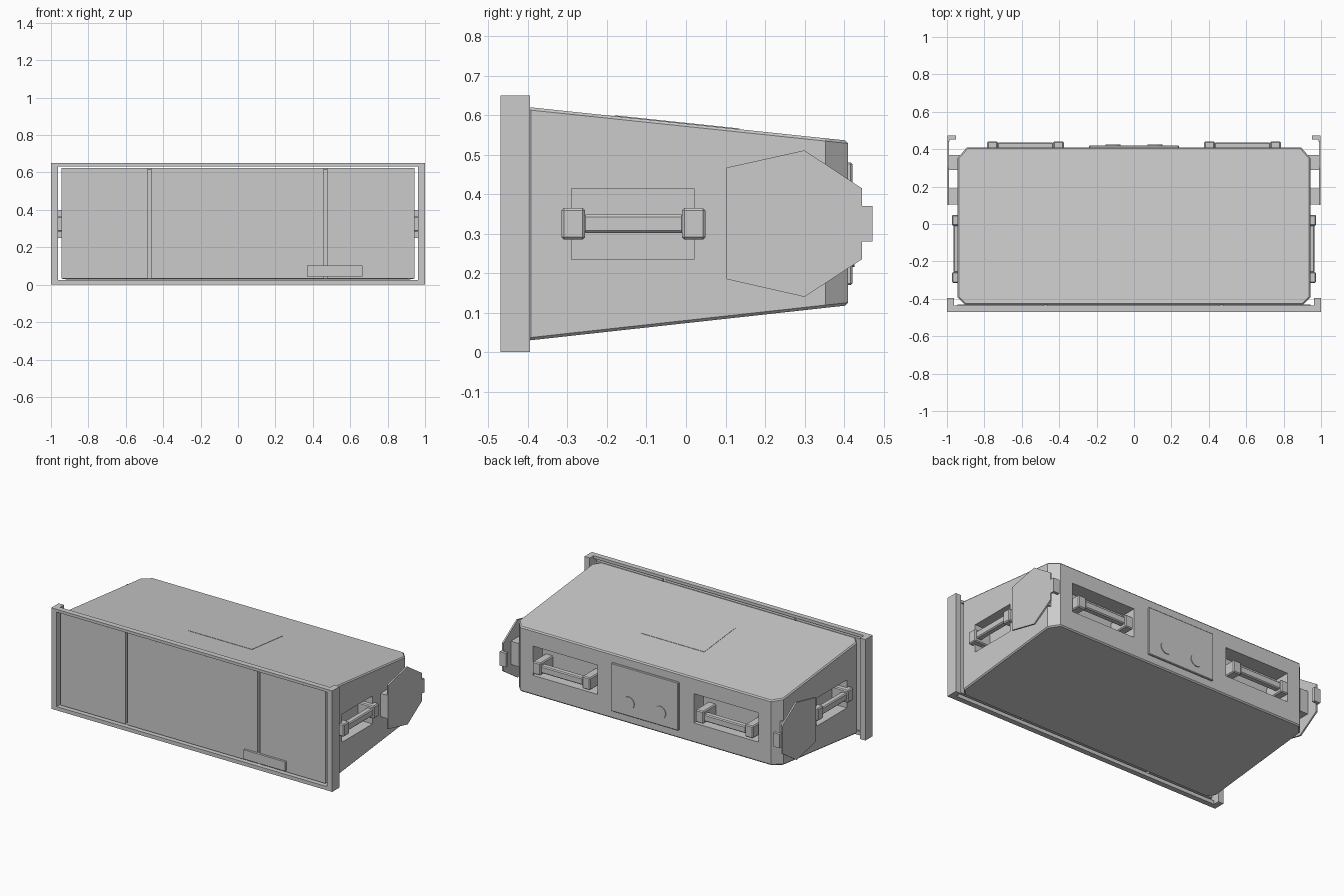
import bpy, bmesh
from mathutils import Vector

cube = bpy.data.objects.get("Cube")
if cube:
    bpy.data.objects.remove(cube, do_unlink=True)

grey = bpy.data.materials.new("plain_grey")
grey.use_nodes = True
tone = (0.6, 0.6, 0.6, 1)
grey.diffuse_color = tone
grey.node_tree.nodes["Principled BSDF"].inputs["Base Color"].default_value = tone


def finish(name, bm, bevel=0):
    bmesh.ops.recalc_face_normals(bm, faces=bm.faces)
    mesh = bpy.data.meshes.new(name)
    bm.to_mesh(mesh)
    bm.free()
    mesh.materials.append(grey)
    ob = bpy.data.objects.new(name, mesh)
    bpy.context.collection.objects.link(ob)
    if bevel:
        mod = ob.modifiers.new("edge_bevel", "BEVEL")
        mod.width = bevel
        mod.segments = 1
        mod.limit_method = "ANGLE"
        mod.angle_limit = 1.1
    return ob


def add_box(bm, xs, ys, zs):
    verts = bmesh.ops.create_cube(bm, size=1)["verts"]
    for v in verts:
        v.co = Vector([(a + b) / 2 + c * abs(b - a) for c, (a, b) in zip(v.co, (xs, ys, zs))])


def boxes(name, parts, bevel=0):
    bm = bmesh.new()
    for part in parts:
        add_box(bm, *part)
    return finish(name, bm, bevel)


def flip(span, side):
    return tuple(sorted(side * s for s in span))


def prism(bm, lower, upper):
    bottom = [bm.verts.new(p) for p in lower]
    top = [bm.verts.new(p) for p in upper]
    bm.faces.new(bottom[::-1])
    bm.faces.new(top)
    n = len(lower)
    for i in range(n):
        j = (i + 1) % n
        bm.faces.new((bottom[i], bottom[j], top[j], top[i]))


def roof(y):
    return 0.62 - 0.105 * (y + 0.395)


def floor(y):
    return 0.03 + 0.11 * (y + 0.395)


# Tapered body with clipped corners
half = [(0.903, -0.432), (0.943, -0.392), (0.943, 0.353), (0.893, 0.41)]
outline = half + [(-x, y) for x, y in reversed(half)]
bm = bmesh.new()
prism(bm, [(x, y, floor(y)) for x, y in outline], [(x, y, roof(y)) for x, y in outline])
body = finish("body", bm, 0.007)

# Handle pockets
cuts = []
for s in (-1, 1):
    cuts.append((flip((0.86, 1.1), s), (-0.29, 0.02), (0.235, 0.415)))
    cuts.append((flip((0.343, 0.803), s), (0.31, 0.6), (0.245, 0.433)))
cutter = boxes("pocket_cutter", cuts)
cutter.hide_render = True
mod = body.modifiers.new("pockets", "BOOLEAN")
mod.operation = "DIFFERENCE"
mod.solver = "EXACT"
mod.object = cutter
bpy.context.view_layer.objects.active = body
for m in [m.name for m in body.modifiers]:
    bpy.ops.object.modifier_apply(modifier=m)
bpy.data.objects.remove(cutter, do_unlink=True)

# Three front panels with narrow gaps between them
for name, xs in (("right", (-0.943, -0.482)), ("middle", (-0.466, 0.459)),
                 ("left", (0.475, 0.943))):
    boxes("front_panel_" + name, [(xs, (-0.456, -0.43), (0.033, 0.624))])

# Front frame: deep side posts, shallow rails
FRAME_Y = (-0.47, -0.435)
for s, side in ((1, "left"), (-1, "right")):
    boxes("frame_post_" + side, [(flip((0.962, 1), s), (-0.47, -0.395), (0, 0.65))])
boxes("frame_top_rail", [((-0.962, 0.962), FRAME_Y, (0.632, 0.65))])
boxes("frame_bottom_rail", [((-0.962, 0.962), FRAME_Y, (0, 0.024))])

# Front plate
boxes("front_plate", [((0.37, 0.665), (-0.47, -0.45), (0.043, 0.103))])

# Raised panel following the sloped roof
panel = [(-0.225, -0.18), (0.225, -0.18), (0.225, 0.135), (-0.225, 0.135)]
bm = bmesh.new()
prism(bm, [(x, y, roof(y) - 0.01) for x, y in panel],
      [(x, y, roof(y) + 0.002) for x, y in panel])
finish("roof_panel", bm)

# Rear plate with two round studs
boxes("rear_plate", [((-0.24, 0.24), (0.4, 0.421), (0.17, 0.48))], 0.004)
for s, side in ((1, "left"), (-1, "right")):
    bpy.ops.mesh.primitive_cylinder_add(vertices=32, radius=0.04, depth=0.02,
                                        location=(s * 0.112, 0.416, 0.256),
                                        rotation=(1.5708, 0, 0))
    stud = bpy.context.object
    stud.name = "rear_stud_" + side
    stud.data.materials.append(grey)
    bpy.ops.object.shade_smooth_by_angle()

# Handles, hinge plates and hooks on each side
BLOCK_Z, BAR_Z = (0.285, 0.365), (0.302, 0.348)
REAR_BLOCK_Z, REAR_BAR_Z = (0.272, 0.352), (0.289, 0.335)
shape = [(0.102, 0.185), (0.3, 0.14), (0.445, 0.235),
         (0.445, 0.415), (0.3, 0.511), (0.102, 0.467)]
for s, side in ((1, "left"), (-1, "right")):
    out = flip((0.855, 0.973), s)
    boxes("side_handle_" + side, [
        (out, (-0.315, -0.256), BLOCK_Z),
        (out, (-0.01, 0.049), BLOCK_Z),
        (flip((0.925, 0.965), s), (-0.26, -0.005), BAR_Z)], 0.006)
    boxes("rear_handle_" + side, [
        (flip((0.375, 0.432), s), (0.305, 0.441), REAR_BLOCK_Z),
        (flip((0.728, 0.785), s), (0.305, 0.441), REAR_BLOCK_Z),
        (flip((0.43, 0.73), s), (0.395, 0.436), REAR_BAR_Z)], 0.006)
    boxes("plate_brackets_" + side, [
        (flip((0.93, 0.991), s), (0.103, 0.19), (0.25, 0.4)),
        (flip((0.93, 0.991), s), (0.288, 0.37), (0.25, 0.4))])
    bm = bmesh.new()
    prism(bm, [(s * 0.988, y, z) for y, z in shape], [(s * 0.998, y, z) for y, z in shape])
    finish("side_plate_" + side, bm)
    boxes("rear_hook_" + side, [
        (flip((0.986, 0.996), s), (0.44, 0.472), (0.28, 0.37)),
        (flip((0.952, 0.996), s), (0.452, 0.472), (0.28, 0.37))])
